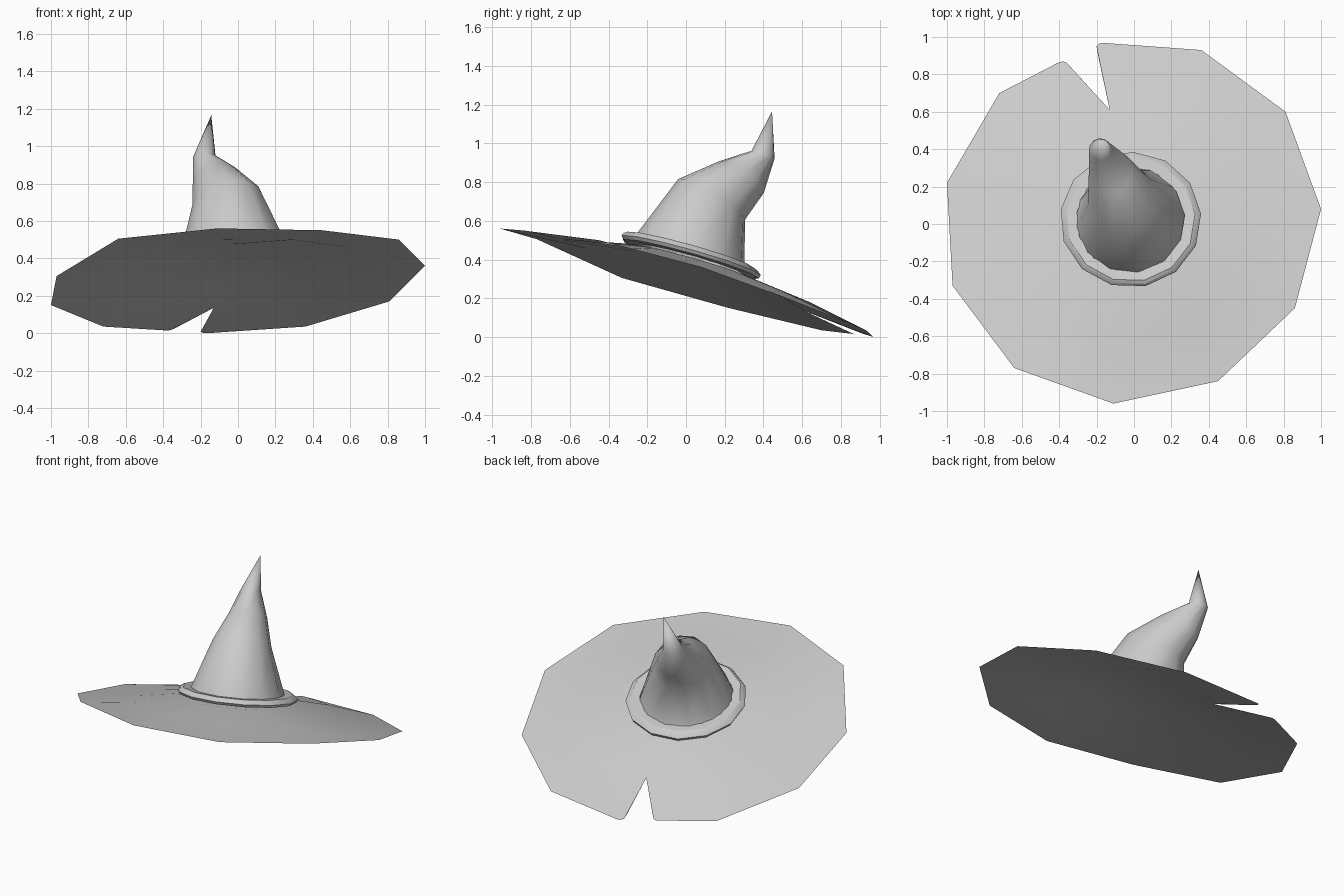
import bpy
import bmesh
from math import cos, sin, pi
from mathutils import Vector

if "Cube" in bpy.data.objects:
    bpy.data.objects.remove(bpy.data.objects["Cube"])

SX, SY = 0.09, -0.28          # tilt of the whole hat (z slope along x and y)
CENTRE = Vector((-0.018, 0.023, 0.405))


def ellipse(c, rx, ry, sides, sx, sy, phase=0.0):
    """Loop of points on a sloping plane through c."""
    pts = []
    for i in range(sides):
        a = 2 * pi * i / sides + phase
        dx, dy = rx * cos(a), ry * sin(a)
        pts.append(Vector((c[0] + dx, c[1] + dy, c[2] + sx * dx + sy * dy)))
    return pts


def add_loft(bm, loops, wrap=False):
    """Skin closed loops of equal length."""
    rows = [[bm.verts.new(p) for p in loop] for loop in loops]
    pairs = list(zip(rows, rows[1:])) + ([(rows[-1], rows[0])] if wrap else [])
    for a, b in pairs:
        for i in range(len(a)):
            j = (i + 1) % len(a)
            bm.faces.new((a[i], a[j], b[j], b[i]))
    return rows


def finish(bm, name, angle):
    bmesh.ops.recalc_face_normals(bm, faces=bm.faces)
    mesh = bpy.data.meshes.new(name)
    bm.to_mesh(mesh)
    bm.free()
    ob = bpy.data.objects.new(name, mesh)
    bpy.context.collection.objects.link(ob)
    bpy.ops.object.select_all(action='DESELECT')
    ob.select_set(True)
    bpy.context.view_layer.objects.active = ob
    bpy.ops.object.shade_smooth_by_angle(angle=angle)
    return ob


# Brim: torn polygon edge, running clockwise from one lip of the tear to the other
right_lip = [(-.195, .915, .016), (-.20, .95, .006), (-.185, .965, .001),
             (-.16, .968, 0)]
edge = [(.36, .93, .035), (.81, .60, .17), (1.0, .08, .36), (.86, -.45, .50),
        (.45, -.84, .55), (-.11, -.96, .56), (-.64, -.77, .505),
        (-.97, -.33, .305), (-1.0, .22, .15), (-.72, .70, .035)]
left_lip = [(-.41, .86, .016), (-.38, .87, .014), (-.36, .862, .016),
            (-.335, .835, .027)]
tear_tip = Vector((-.13, .61, .135))

bm = bmesh.new()
tip = bm.verts.new(tear_tip)
outer = [bm.verts.new(p) for p in edge]
right = [bm.verts.new(p) for p in right_lip]
left = [bm.verts.new(p) for p in left_lip]
mid, inner = [tip], []
for p in [tear_tip] + [Vector(p) for p in edge]:
    d = p - CENTRE
    d.z = 0
    d.normalize()
    c = CENTRE + d * 0.34
    c.z = 0.382 + SX * d.x * 0.34 + SY * d.y * 0.34
    inner.append(bm.verts.new(c))
    if p is not tear_tip:
        m = p.lerp(c, 0.5)
        m.z += 0.012 if p.y > 0.65 else -0.016      # slightly wavy felt
        mid.append(bm.verts.new(m))
for i in range(len(mid)):
    j = (i + 1) % len(mid)
    bm.faces.new((mid[i], mid[j], inner[j], inner[i]))
for i in range(len(outer) - 1):
    bm.faces.new((outer[i], outer[i + 1], mid[i + 2], mid[i + 1]))
bm.faces.new((right[-1], outer[0], mid[1], tip))
bm.faces.new((outer[-1], left[0], tip, mid[-1]))
for lip in (right, left):
    for a, b in zip(lip, lip[1:]):
        bm.faces.new((a, b, tip))
bm.faces.new(inner)           # closes the underside below the crown
finish(bm, "brim", 0.5)

# Hat band: bevelled ring around the foot of the crown
profile = [(.29, -.008), (.345, -.008), (.368, -.004), (.378, .014), (.365, .030),
           (.345, .042), (.29, .038)]
bm = bmesh.new()
add_loft(bm, [ellipse(CENTRE + Vector((0, 0, h)), r, r * 0.96, 13, SX, SY, 0.09)
              for r, h in profile], wrap=True)
finish(bm, "hat_band", 0.45)

# Crown: tilted sections leaning back to a bent point
# (centre, x radius, y radius, x slope, y slope)
sections = [((-.02, .02, .41), .30, .295, SX, SY),
            ((-.02, .025, .455), .285, .28, SX, SY),
            ((-.062, .132, .71), .184, .174, .22, -.58),
            ((-.125, .285, .825), .118, .118, .30, -.65),
            ((-.18, .398, .942), .061, .06, .05, -.33)]
bm = bmesh.new()
rows = add_loft(bm, [ellipse(c, rx, ry, 12, sx, sy, 0.14)
                     for c, rx, ry, sx, sy in sections])
point = bm.verts.new((-.143, .444, 1.165))
top = rows[-1]
for i in range(12):
    bm.faces.new((top[i], top[(i + 1) % 12], point))
finish(bm, "crown", 1.0)
